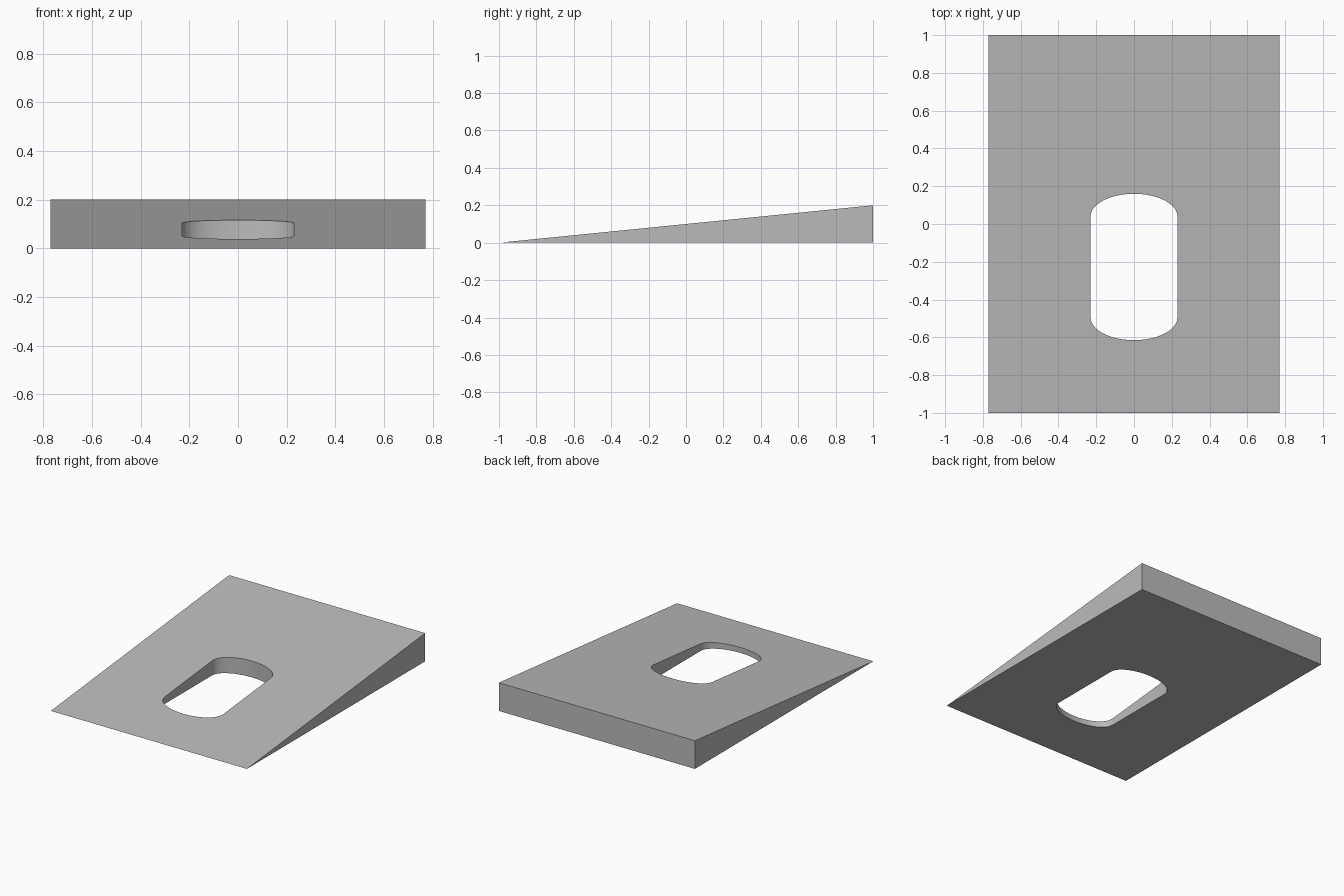
import bpy
import bmesh
from math import sin, cos, pi

cube = bpy.data.objects.get("Cube")
if cube:
    bpy.data.objects.remove(cube, do_unlink=True)

grey = bpy.data.materials.new("plain_grey")
grey.use_nodes = True
colour = (0.5, 0.5, 0.5, 1)
grey.diffuse_color = colour
grey.node_tree.nodes["Principled BSDF"].inputs["Base Color"].default_value = colour


def prism(name, profile, offset):
    """Extrude a closed profile along an offset into a solid object."""
    bm = bmesh.new()
    face = bm.faces.new([bm.verts.new(p) for p in profile])
    top = bmesh.ops.extrude_face_region(bm, geom=[face])["geom"]
    bmesh.ops.translate(bm, vec=offset, verts=[v for v in top if isinstance(v, bmesh.types.BMVert)])
    bmesh.ops.recalc_face_normals(bm, faces=bm.faces)
    mesh = bpy.data.meshes.new(name)
    bm.to_mesh(mesh)
    bm.free()
    mesh.materials.append(grey)
    obj = bpy.data.objects.new(name, mesh)
    bpy.context.collection.objects.link(obj)
    return obj


# Wedge: a side profile swept across the width
half_width, height = 0.77, 0.2
wedge = prism("wedge_plate",
              [(-half_width, -1, 0), (-half_width, 1, 0), (-half_width, 1, height)],
              (2 * half_width, 0, 0))

# Slot cutter: straight sides with shallow elliptical ends
slot_half, end_rise, steps = 0.23, 0.12, 24
outline = []
for start, centre_y in ((0, 0.04), (pi, -0.495)):
    for i in range(steps + 1):
        a = start + pi * i / steps
        outline.append((slot_half * cos(a), centre_y + end_rise * sin(a), -0.1))
cutter = prism("slot_cutter", outline, (0, 0, 0.5))
cutter.hide_render = True

# Cut the slot through the wedge, then drop the cutter
cut = wedge.modifiers.new("slot", 'BOOLEAN')
cut.operation = 'DIFFERENCE'
cut.solver = 'EXACT'
cut.object = cutter
bpy.ops.object.select_all(action='DESELECT')
wedge.select_set(True)
bpy.context.view_layer.objects.active = wedge
bpy.ops.object.modifier_apply(modifier=cut.name)
bpy.data.objects.remove(cutter, do_unlink=True)

# Smooth slot wall, crisp outer edges
bpy.ops.object.shade_smooth_by_angle(angle=pi / 6)
